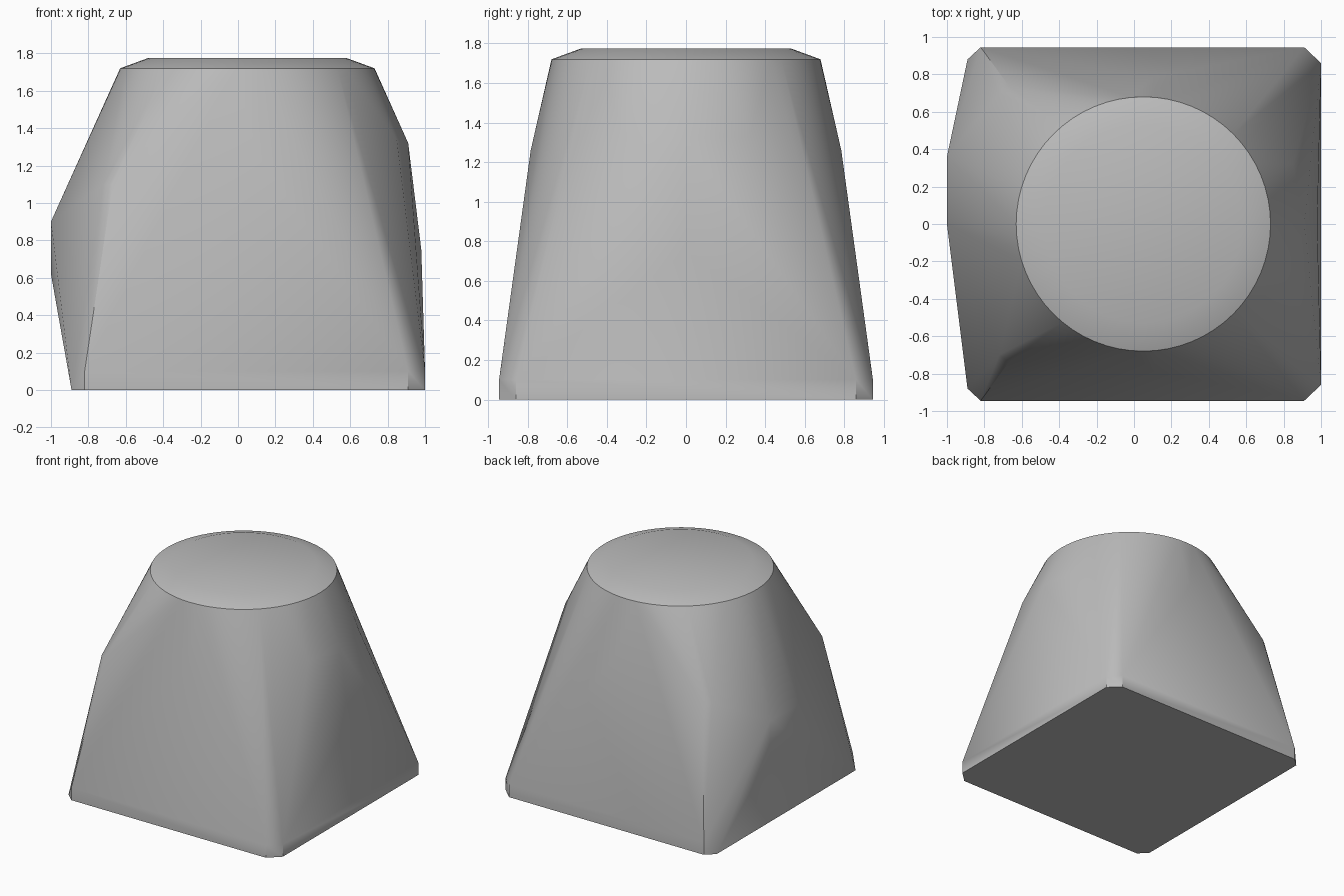
import bpy, bmesh, math

cube = bpy.data.objects.get("Cube")
if cube:
    bpy.data.objects.remove(cube, do_unlink=True)

# Plain grey material
grey = bpy.data.materials.new("plain_grey")
grey.use_nodes = True
colour = (0.5, 0.5, 0.5, 1)
grey.diffuse_color = colour
grey.node_tree.nodes["Principled BSDF"].inputs["Base Color"].default_value = colour


def ring(radius, z, centre=0.05, sides=64):
    """Points of a circle around the cap axis."""
    return [(centre + radius * math.cos(math.tau * i / sides),
             radius * math.sin(math.tau * i / sides), z) for i in range(sides)]


def both_sides(x, y, z):
    """A point and its mirror across the front-back middle."""
    return [(x, y, z), (x, -y, z)]


# Round cap with a shallow bevel
points = ring(0.68, 1.72) + ring(0.53, 1.775)

# Chamfered square foot with a short upright rim
for z in (0, 0.1):
    for x, y in ((1.0, 0.86), (0.91, 0.945), (-0.82, 0.945)):
        points += both_sides(x, y, z)
points += both_sides(-0.89, 0.88, 0)

# Shoulders on the narrow side, front and back bulges
points += both_sides(-0.67, 0.74, 1.1)
points += both_sides(-0.72, 0.70, 1.1)
points += both_sides(0.1, 0.785, 1.26)

# Ridge on the broad side
points += both_sides(0.85, 0.32, 1.33)
points += [(0.91, 0, 1.32), (0.98, 0, 0.75)]

# Overhanging bulge on the narrow side
points += [(-1, y, z) for y in (0, 0.36) for z in (0.62, 0.9)]

# Wrap the points in a closed convex shell
bm = bmesh.new()
for p in points:
    bm.verts.new(p)
hull = bmesh.ops.convex_hull(bm, input=bm.verts)
loose = {v for v in hull["geom_interior"] + hull["geom_unused"]
         if isinstance(v, bmesh.types.BMVert)}
bmesh.ops.delete(bm, geom=list(loose), context="VERTS")
bmesh.ops.dissolve_limit(bm, angle_limit=math.radians(0.5),
                         verts=bm.verts, edges=bm.edges)
bmesh.ops.recalc_face_normals(bm, faces=bm.faces)

mesh = bpy.data.meshes.new("tapered_body")
bm.to_mesh(mesh)
bm.free()
mesh.materials.append(grey)
body = bpy.data.objects.new("tapered_body", mesh)
bpy.context.collection.objects.link(body)

# Smooth the rounded areas, keep the hard edges
bpy.ops.object.select_all(action="DESELECT")
body.select_set(True)
bpy.context.view_layer.objects.active = body
bpy.ops.object.shade_smooth_by_angle(angle=math.radians(30))
